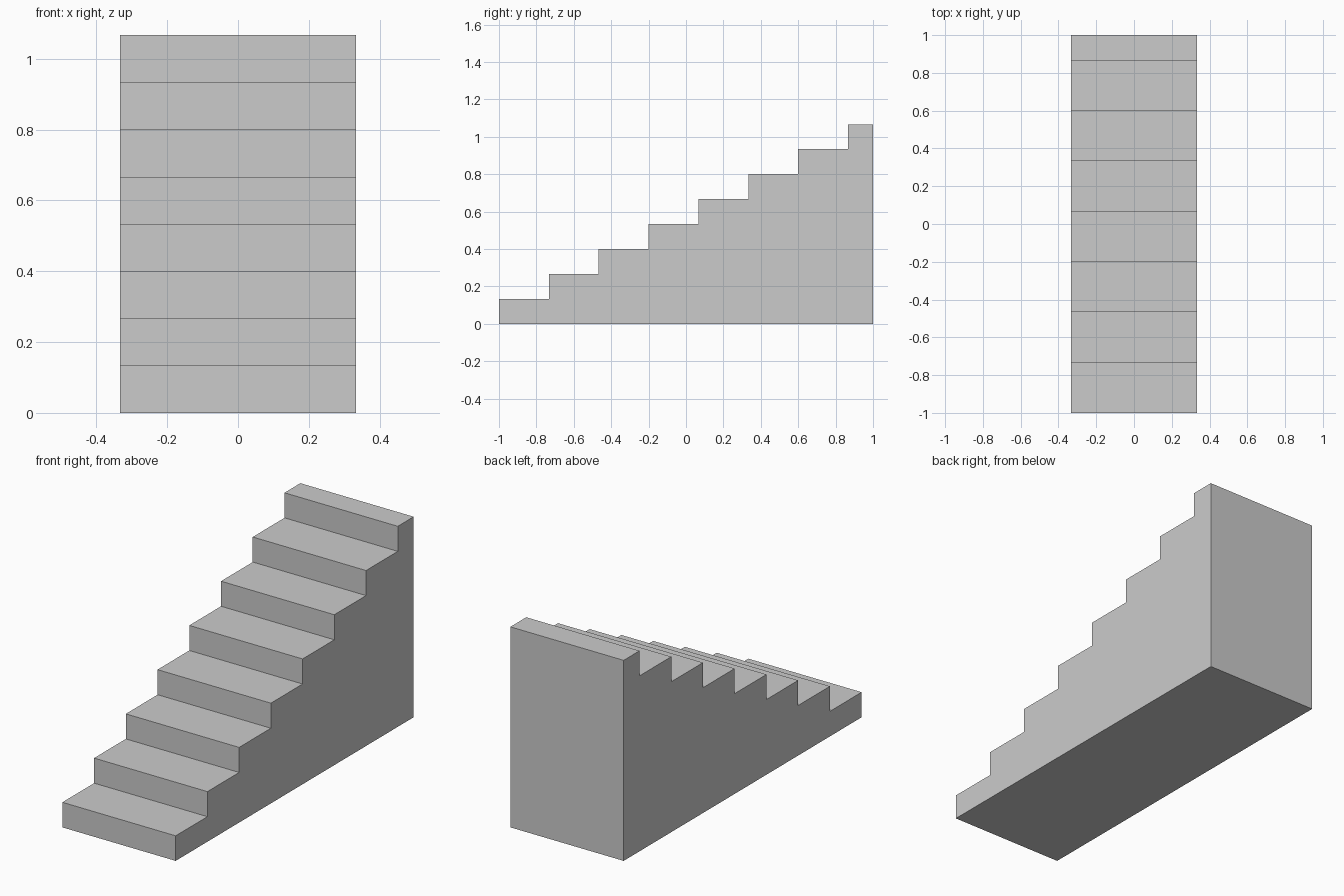
import bpy, bmesh

if "Cube" in bpy.data.objects:
    bpy.data.objects.remove(bpy.data.objects["Cube"])

STEPS = 8
TREAD = 4 / 15
RISE = 2 / 15
HALF_WIDTH = 1 / 3

# Side profile: floor line, then riser and tread for each step (top tread is cut short)
profile = [(1.0, 0.0), (-1.0, 0.0)]
for i in range(STEPS):
    y, z = -1 + i * TREAD, (i + 1) * RISE
    profile += [(y, z), (min(y + TREAD, 1.0), z)]

# Solid staircase: extrude the profile across its width
bm = bmesh.new()
side = bm.faces.new([bm.verts.new((-HALF_WIDTH, y, z)) for y, z in profile])
result = bmesh.ops.extrude_face_region(bm, geom=[side], use_keep_orig=True)
moved = [v for v in result["geom"] if isinstance(v, bmesh.types.BMVert)]
bmesh.ops.translate(bm, verts=moved, vec=(2 * HALF_WIDTH, 0, 0))
bmesh.ops.recalc_face_normals(bm, faces=bm.faces)

mesh = bpy.data.meshes.new("staircase")
bm.to_mesh(mesh)
bm.free()
staircase = bpy.data.objects.new("staircase", mesh)
bpy.context.collection.objects.link(staircase)
